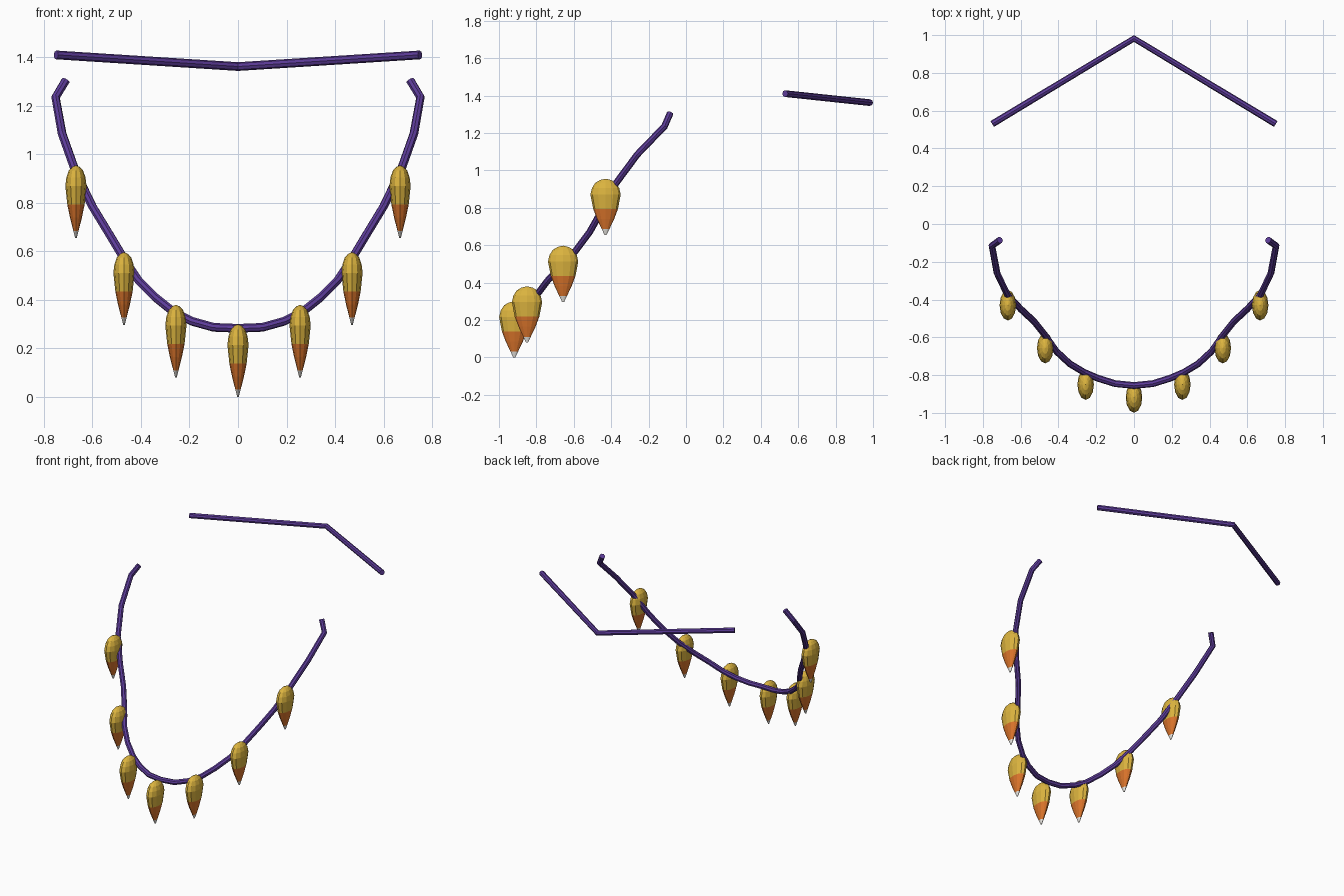
import bpy, bmesh, math

if "Cube" in bpy.data.objects:
    bpy.data.objects.remove(bpy.data.objects["Cube"])


def material(name, rgb):
    m = bpy.data.materials.new(name)
    m.diffuse_color = (*rgb, 1)
    m.use_nodes = True
    m.node_tree.nodes["Principled BSDF"].inputs["Base Color"].default_value = m.diffuse_color
    return m


purple = material("purple cord", (0.11, 0.045, 0.32))
yellow = material("candy yellow", (0.72, 0.46, 0.05))
orange = material("candy orange", (0.72, 0.18, 0.025))
white = material("candy white", (0.8, 0.78, 0.74))


def cord(name, points, radius):
    """Round tube swept along a polyline, converted to a mesh."""
    cu = bpy.data.curves.new(name, 'CURVE')
    cu.dimensions = '3D'
    cu.bevel_depth = radius
    cu.bevel_resolution = 2
    cu.use_fill_caps = True
    sp = cu.splines.new('POLY')
    sp.points.add(len(points) - 1)
    for p, co in zip(sp.points, points):
        p.co = (*co, 1)
    tmp = bpy.data.objects.new(name + "_path", cu)
    bpy.context.collection.objects.link(tmp)
    bpy.context.view_layer.update()
    dg = bpy.context.evaluated_depsgraph_get()
    me = bpy.data.meshes.new_from_object(tmp.evaluated_get(dg))
    bpy.data.objects.remove(tmp)
    me.materials.clear()
    me.materials.append(purple)
    for f in me.polygons:
        f.use_smooth = False
        f.material_index = 0
    ob = bpy.data.objects.new(name, me)
    bpy.context.collection.objects.link(ob)
    return ob


# Front strand: right half from the centre outwards, then mirrored
half = [(0.10, -0.845, 0.287), (0.19, -0.817, 0.312), (0.265, -0.785, 0.35),
        (0.34, -0.74, 0.41), (0.41, -0.675, 0.48), (0.47, -0.59, 0.57),
        (0.53, -0.515, 0.67), (0.60, -0.45, 0.785), (0.67, -0.375, 0.93),
        (0.725, -0.26, 1.085), (0.752, -0.115, 1.235), (0.71, -0.085, 1.305)]
strand = [(-x, y, z) for x, y, z in reversed(half)] + [(0, -0.855, 0.283)] + half
cord("front_cord", strand, 0.018)

# Separate back strand
cord("back_cord", [(-0.75, 0.53, 1.41), (0, 0.982, 1.362), (0.75, 0.53, 1.41)], 0.018)

# Candy pendant: flattened lathe, (height, radius in y)
PROFILE = [(0.0, 0.006), (0.03, 0.02), (0.085, 0.046), (0.138, 0.066),
           (0.215, 0.081), (0.25, 0.073), (0.278, 0.055), (0.293, 0.03)]
SIDES = 12
FLAT = 0.54


def candy(name, x, y, z):
    bm = bmesh.new()
    rings = []
    for h, r in PROFILE:
        rings.append([bm.verts.new((FLAT * r * math.cos(2 * math.pi * i / SIDES),
                                    r * math.sin(2 * math.pi * i / SIDES), h))
                      for i in range(SIDES)])
    for a, b in zip(rings, rings[1:]):
        for i in range(SIDES):
            j = (i + 1) % SIDES
            bm.faces.new((a[i], a[j], b[j], b[i]))
    bm.faces.new(rings[0][::-1])
    top = bm.verts.new((0, 0, 0.3))
    for i in range(SIDES):
        bm.faces.new((rings[-1][i], rings[-1][(i + 1) % SIDES], top))
    # Colour bands by height
    for f in bm.faces:
        h = f.calc_center_median().z
        f.material_index = 2 if h < 0.03 else 1 if h < 0.138 else 0
    me = bpy.data.meshes.new(name)
    bm.to_mesh(me)
    bm.free()
    for m in (yellow, orange, white):
        me.materials.append(m)
    ob = bpy.data.objects.new(name, me)
    ob.location = (x, y, z)
    bpy.context.collection.objects.link(ob)


candy("candy_centre", 0, -0.918, 0)
for n, (x, y, z) in enumerate([(0.256, -0.85, 0.08), (0.47, -0.657, 0.297),
                               (0.668, -0.43, 0.655)], 1):
    candy(f"candy_right_{n}", x, y, z)
    candy(f"candy_left_{n}", -x, y, z)
